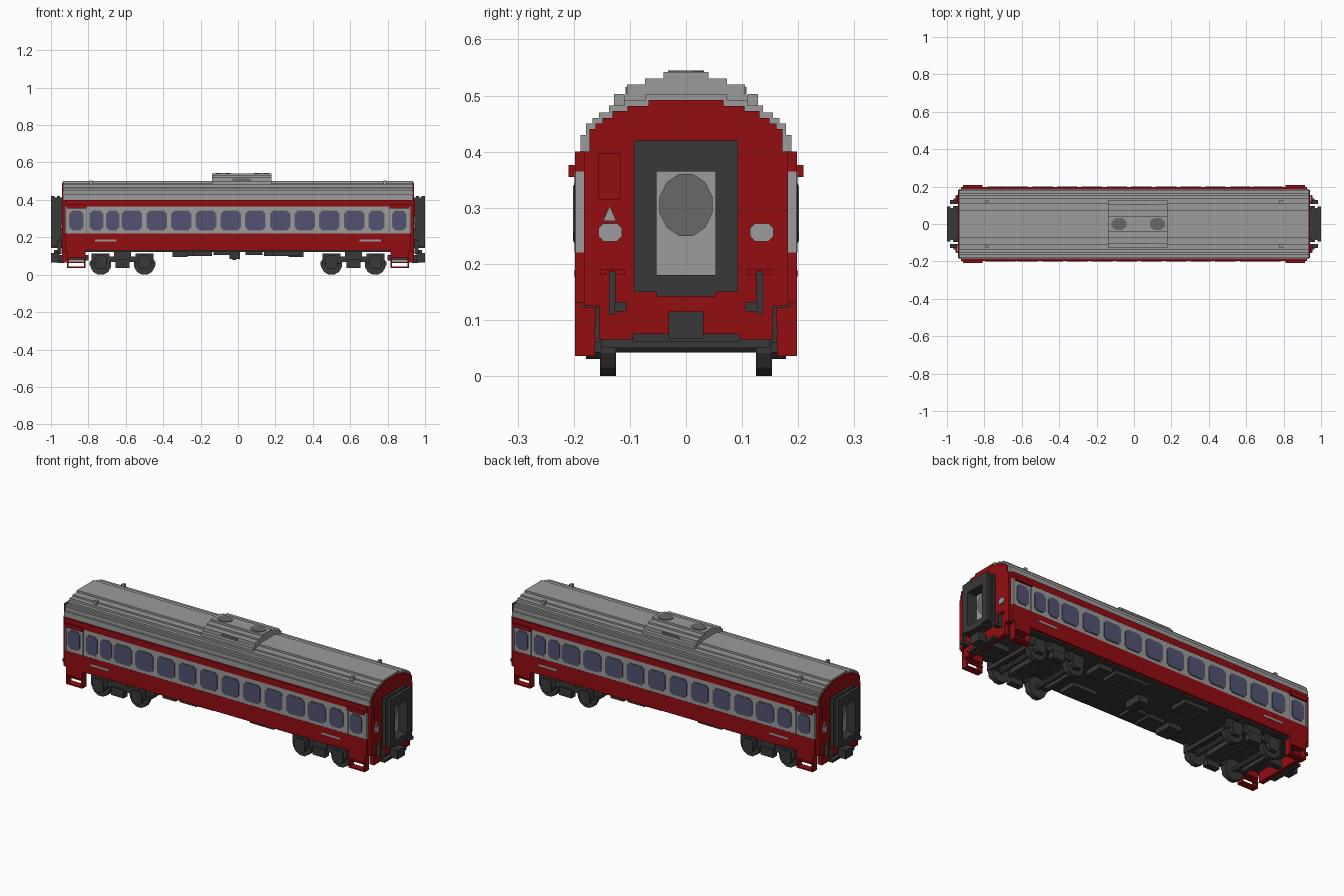
import bpy, math

cube = bpy.data.objects.get("Cube")
if cube:
    bpy.data.objects.remove(cube)


def material(name, r, g, b):
    m = bpy.data.materials.new(name)
    m.use_nodes = True
    m.diffuse_color = (r, g, b, 1)
    m.node_tree.nodes["Principled BSDF"].inputs["Base Color"].default_value = (r, g, b, 1)
    return m


RED = material("deep red", 0.29, 0.004, 0.005)
GREY = material("light grey", 0.33, 0.325, 0.33)
MID = material("mid grey", 0.14, 0.14, 0.135)
DARK = material("charcoal", 0.04, 0.04, 0.04)
GLASS = material("tinted glass", 0.085, 0.085, 0.17)

# Copies of a part: both ends, both sides, all corners, or turned half round
ONE = [(1, 1)]
ENDS = [(1, 1), (-1, 1)]
SIDES = [(1, 1), (1, -1)]
CORNERS = ENDS + [(1, -1), (-1, -1)]
TURN = [(1, 1), (-1, -1)]


def prism(name, mat, pts, axis, a, b, copies=ONE):
    """Extrude a 2D outline along an axis, once for each mirrored copy."""
    n = len(pts)
    place = {"x": lambda p, t: (t, p[0], p[1]),
             "y": lambda p, t: (p[0], t, p[1]),
             "z": lambda p, t: (p[0], p[1], t)}[axis]
    verts, faces = [], []
    for sx, sy in copies:
        o = len(verts)
        for t in (a, b):
            verts += [(x * sx, y * sy, z) for x, y, z in (place(p, t) for p in pts)]
        faces += [[o + i for i in range(n)], [o + n + i for i in range(n)][::-1]]
        faces += [[o + i, o + n + i, o + n + (i + 1) % n, o + (i + 1) % n] for i in range(n)]
    mesh = bpy.data.meshes.new(name)
    mesh.from_pydata(verts, [], faces)
    mesh.materials.append(mat)
    import bmesh
    bm = bmesh.new()
    bm.from_mesh(mesh)
    bmesh.ops.recalc_face_normals(bm, faces=bm.faces)
    bm.to_mesh(mesh)
    bm.free()
    obj = bpy.data.objects.new(name, mesh)
    bpy.context.collection.objects.link(obj)
    return obj


def box(name, mat, x, y, z, copies=ONE):
    pts = [(x[0], z[0]), (x[1], z[0]), (x[1], z[1]), (x[0], z[1])]
    return prism(name, mat, pts, "y", y[0], y[1], copies)


def disc(u, v, ru, rv, n=12):
    return [(u + ru * math.cos((i + 0.5) * math.tau / n) / math.cos(math.pi / n),
             v + rv * math.sin((i + 0.5) * math.tau / n) / math.cos(math.pi / n)) for i in range(n)]


def chamfered(u, v, hu, hv, c):
    return [(u - hu + c, v - hv), (u + hu - c, v - hv), (u + hu, v - hv + c), (u + hu, v + hv - c),
            (u + hu - c, v + hv), (u - hu + c, v + hv), (u - hu, v + hv - c), (u - hu, v - hv + c)]


def stepped(steps, base):
    """Symmetric staircase outline from (half width, top) pairs."""
    half, low = [], base
    for w, top in steps:
        half += [(w, low), (w, top)]
        low = top
    return half + [(-w, z) for w, z in half[::-1]]


# Body sides in bands, and the floor
L, W = 0.925, 0.198
box("lower_body", RED, (-L, L), (-W, W), (0.13, 0.22))
box("window_band", GREY, (-L, L), (-W + 0.001, W - 0.001), (0.22, 0.365))
box("upper_stripe", RED, (-L, L), (-W, W), (0.365, 0.40))
box("floor", DARK, (-0.92, 0.92), (-0.185, 0.185), (0.122, 0.13))

# Stepped roof and the end walls
roof = [(0.188, 0.43), (0.178, 0.45), (0.167, 0.46), (0.155, 0.47),
        (0.137, 0.482), (0.11, 0.491), (0.073, 0.502)]
prism("roof", GREY, stepped(roof, 0.40), "x", -0.936, 0.936)
wall = [(0.155, 0.125), (0.182, 0.40)] + [(w - 0.006, z - 0.01) for w, z in roof[1:]]
prism("end_wall", RED, stepped(wall, 0.065), "x", 0.915, 0.942, ENDS)

# Roof equipment box with fans, grilles and small roof knobs
prism("roof_unit", GREY, stepped([(0.125, 0.50), (0.105, 0.52), (0.073, 0.53), (0.04, 0.542)], 0.47),
      "x", -0.14, 0.18)
for x in (-0.08, 0.125):
    prism("roof_fan", MID, disc(x, 0, 0.04, 0.032, 8), "z", 0.535, 0.545)
box("roof_grille", MID, (-0.03, 0.07), (0.10, 0.108), (0.502, 0.515), SIDES)
box("roof_knob", GREY, (0.777, 0.793), (0.11, 0.128), (0.47, 0.503), CORNERS)

# Windows: (centre, half width) along one side, turned half round for the other
windows = [(-0.865, 0.036), (-0.757, 0.035), (-0.67, 0.033), (0.74, 0.04), (0.862, 0.036)]
windows += [(-0.567 + 0.132 * i, 0.052) for i in range(10)]
for x, half in windows:
    prism("window_rim", MID, chamfered(x, 0.29, half + 0.003, 0.053, 0.017), "y", -0.1995, -0.19, TURN)
    prism("window", GLASS, chamfered(x, 0.29, half, 0.05, 0.016), "y", -0.201, -0.19, TURN)

# Side panels, door seams and rails over the doors
box("side_panel", GREY, (0.65, 0.765), (0.19, 0.2), (0.177, 0.188), CORNERS)
for x in (0.812, 0.915):
    box("door_seam", MID, (x - 0.002, x + 0.002), (0.19, 0.199), (0.22, 0.365), CORNERS)
box("door_rail", RED, (0.81, 0.915), (0.19, 0.209), (0.355, 0.376), CORNERS)

# Entrance steps
box("step_block", RED, (0.815, 0.915), (0.16, 0.198), (0.088, 0.13), CORNERS)
for x in (0.815, 0.907):
    box("step_post", RED, (x, x + 0.008), (0.162, 0.198), (0.036, 0.09), CORNERS)
for z in (0.036, 0.062):
    box("step_tread", RED, (0.815, 0.915), (0.162 if z < 0.05 else 0.16, 0.198 if z < 0.05 else 0.172),
        (z, z + 0.008), CORNERS)

# Gangway: ribbed portal around a door with a rounded window
for x0, x1, w in ((0.94, 0.952, 0.085), (0.952, 0.968, 0.093), (0.968, 0.982, 0.086), (0.982, 1.0, 0.093)):
    top = 0.327 + w
    box("gangway_post", DARK, (x0, x1), (0.053, w), (0.15, top), CORNERS)
    box("gangway_top", DARK, (x0, x1), (-0.053, 0.053), (0.365, top), ENDS)
    box("gangway_sill", DARK, (x0, x1), (-0.053, 0.053), (0.142, 0.18), ENDS)
box("gangway_door", GREY, (0.94, 0.946), (-0.055, 0.055), (0.17, 0.37), ENDS)
prism("door_window", MID, disc(0, 0.305, 0.047, 0.055), "x", 0.944, 0.949, ENDS)

# End wall fittings
prism("end_lamp", GREY, chamfered(0.135, 0.256, 0.021, 0.016, 0.009), "x", 0.94, 0.948, CORNERS)
box("end_hatch", RED, (0.94, 0.947), (-0.156, -0.117), (0.315, 0.397), TURN)
prism("end_marker", GREY, [(-0.148, 0.276), (-0.124, 0.276), (-0.136, 0.304)], "x", 0.94, 0.946, TURN)
box("hose_bracket", RED, (0.94, 0.955), (0.11, 0.152), (0.18, 0.19), CORNERS)
box("hose", DARK, (0.945, 0.965), (0.126, 0.137), (0.11, 0.186), CORNERS)
box("hose_end", DARK, (0.945, 0.985), (0.106, 0.128), (0.115, 0.132), CORNERS)
box("coupler_head", DARK, (0.955, 1.0), (-0.031, 0.031), (0.066, 0.115), ENDS)
box("coupler_bar", DARK, (0.80, 0.96), (-0.018, 0.018), (0.075, 0.105), ENDS)
box("end_beam", DARK, (0.93, 0.965), (-0.095, 0.095), (0.062, 0.076), ENDS)

# Bogies: wheels, axles, axle boxes and frames
for cx in (0.617,):
    for x in (cx - 0.117, cx + 0.117):
        prism("wheel", DARK, disc(x, 0.056, 0.055, 0.056), "y", 0.125, 0.153, CORNERS)
        prism("axle", DARK, disc(x, 0.056, 0.014, 0.014, 8), "y", -0.126, 0.126, ENDS)
        prism("axle_box", DARK, chamfered(x, 0.066, 0.032, 0.036, 0.012), "y", 0.153, 0.178, CORNERS)
        box("axle_spring", DARK, (x - 0.048, x + 0.048), (0.153, 0.168), (0.06, 0.112), CORNERS)
    box("bogie_side", DARK, (cx - 0.12, cx + 0.12), (0.135, 0.163), (0.068, 0.098), CORNERS)
    box("bogie_spring", DARK, (cx - 0.038, cx + 0.038), (0.14, 0.175), (0.036, 0.082), CORNERS)
    box("bogie_bolster", DARK, (cx - 0.045, cx + 0.045), (-0.165, 0.165), (0.075, 0.125), ENDS)
    for x in (cx - 0.165, cx + 0.165):
        box("bogie_crossbar", DARK, (x - 0.012, x + 0.012), (-0.15, 0.15), (0.05, 0.07), ENDS)
        box("bogie_arm", DARK, (min(x, cx + 0.117 * (1 if x > cx else -1)), max(x, cx + 0.117 * (1 if x > cx else -1))),
            (0.105, 0.122), (0.05, 0.07), CORNERS)

# Underfloor equipment
for x0, x1, z in ((-0.35, -0.27, 0.095), (-0.245, -0.14, 0.10), (-0.13, -0.04, 0.106), (0.185, 0.33, 0.10)):
    box("equipment_box", DARK, (x0, x1), (-0.16, -0.06), (z, 0.125), TURN)
box("drain_unit", DARK, (-0.045, 0.012), (-0.05, 0.05), (0.085, 0.125))
box("drain_pipe", DARK, (-0.03, -0.01), (-0.012, 0.012), (0.078, 0.09))
